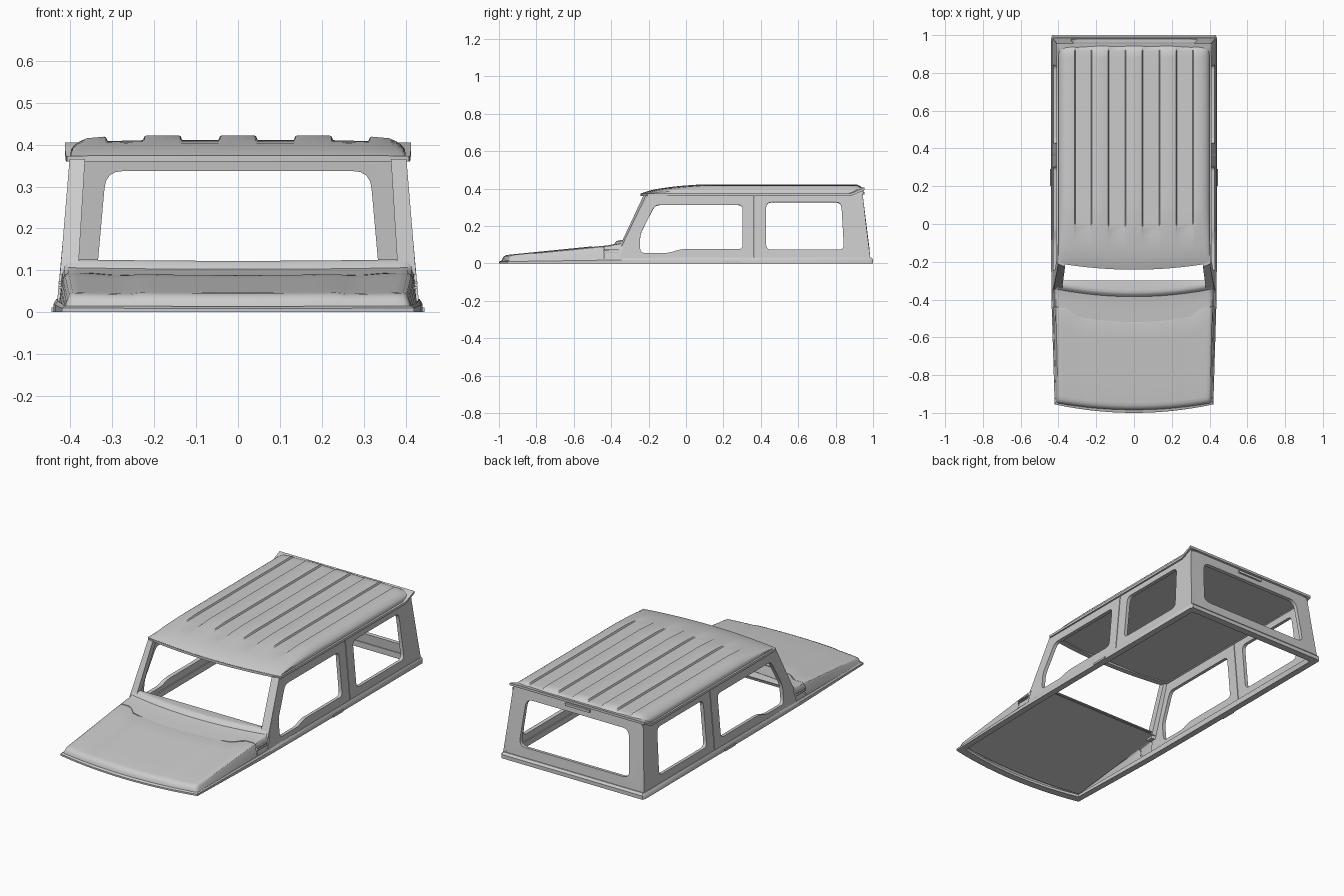
import bpy, bmesh, math
from mathutils import Vector

if "Cube" in bpy.data.objects:
    bpy.data.objects.remove(bpy.data.objects["Cube"])

mat = bpy.data.materials.new("light grey body")
mat.diffuse_color = (0.6, 0.6, 0.6, 1)
mat.use_nodes = True
mat.node_tree.nodes["Principled BSDF"].inputs["Base Color"].default_value = mat.diffuse_color


def make(name, bm, thick=0, offset=-1, mirror=False, angle=32):
    me = bpy.data.meshes.new(name)
    bm.to_mesh(me)
    bm.free()
    ob = bpy.data.objects.new(name, me)
    bpy.context.collection.objects.link(ob)
    me.materials.append(mat)
    bpy.ops.object.select_all(action='DESELECT')
    ob.select_set(True)
    bpy.context.view_layer.objects.active = ob
    if thick:
        m = ob.modifiers.new("thickness", 'SOLIDIFY')
        m.thickness, m.offset = thick, offset
        bpy.ops.object.modifier_apply(modifier=m.name)
    if mirror:
        m = ob.modifiers.new("mirror", 'MIRROR')
        bpy.ops.object.modifier_apply(modifier=m.name)
    bpy.ops.object.shade_smooth_by_angle(angle=math.radians(angle))
    return ob


def grid(name, rows, thick):
    """Surface through rows of points (x rising, rows going back)."""
    bm = bmesh.new()
    vs = [[bm.verts.new(p) for p in r] for r in rows]
    for a, b in zip(vs, vs[1:]):
        for i in range(len(a) - 1):
            bm.faces.new((a[i], a[i + 1], b[i + 1], b[i]))
    return make(name, bm, thick)


def bridge(name, loops, closed, mirror=False):
    """Solid through a chain of equal section loops."""
    bm = bmesh.new()
    vs = [[bm.verts.new(p) for p in l] for l in loops]
    n = len(vs[0])
    for k in range(len(vs) if closed else len(vs) - 1):
        a, b = vs[k], vs[(k + 1) % len(vs)]
        for i in range(n):
            bm.faces.new((a[i], a[(i + 1) % n], b[(i + 1) % n], b[i]))
    if not closed:
        bm.faces.new(vs[0])
        bm.faces.new(vs[-1])
    bmesh.ops.recalc_face_normals(bm, faces=bm.faces)
    return make(name, bm, mirror=mirror)


def rounded(pts, r):
    """Polygon with each corner replaced by a small curve."""
    out = []
    for i, p in enumerate(pts):
        p, a, b = Vector(p), Vector(pts[i - 1]), Vector(pts[(i + 1) % len(pts)])
        s = p + (a - p).normalized() * min(r, (a - p).length * .45)
        e = p + (b - p).normalized() * min(r, (b - p).length * .45)
        out += [s * (1 - t) ** 2 + p * 2 * t * (1 - t) + e * t * t for t in (0, .25, .5, .75, 1)]
    return out


def plate(name, outline, hole, place, thick, mirror=False):
    """Panel with a window opening, put in space by place(a, b)."""
    bm = bmesh.new()
    for loop in (outline, hole):
        vs = [bm.verts.new((p[0], p[1], 0)) for p in loop]
        for i in range(len(vs)):
            bm.edges.new((vs[i - 1], vs[i]))
    bmesh.ops.triangle_fill(bm, use_beauty=True, edges=bm.edges[:])
    for v in bm.verts:
        v.co = place(v.co.x, v.co.y)
    bmesh.ops.recalc_face_normals(bm, faces=bm.faces)
    return make(name, bm, thick, 0, mirror)


def box(name, c, s, mirror=False):
    bm = bmesh.new()
    bmesh.ops.create_cube(bm, size=1)
    for v in bm.verts:
        v.co = Vector(c) + Vector([v.co[i] * s[i] for i in range(3)])
    return make(name, bm, mirror=mirror)


def both(cols):
    return [(-a, b) for a, b in reversed(cols) if a > 0] + cols


# Bonnet and cowl share the same cross-section: (width fraction, drop below the top)
cols = both([(0, -.003), (.15, -.003), (.3, -.003), (.45, -.003), (.57, -.003), (.63, 0), (.71, 0),
             (.75, 0), (.8, 0), (.86, 0), (.92, 0), (.965, 0), (.985, .005), (.997, .015), (1.02, 1)])


def top_z(y):
    return .043 + .1 * (y + .95)


def half_w(y):
    return .408 + .014 * min(1, (y + .95) / .6)


def front_y(x):
    return -.985 + .035 * (x / .41) ** 2


def seam_y(x):
    t = min(1, max(0, (abs(x) - .29) / .07))
    return -.52 + .03 * min(1, abs(x) / .3) ** 2 + .048 * t * t * (3 - 2 * t)


def cowl_y(x):
    return -.385 + .04 * (x / .41) ** 2


rows = []
for off, s, drop in [(0, 0, 1), (.004, 0, .016), (.012, 0, .006), (.025, 0, .001), (.04, 0, 0),
                     (0, .3, 0), (0, .55, 0), (0, .8, 0), (0, .99, 0), (0, 1, .001), (0, 1, .006)]:
    row = []
    for u, d in cols:
        xf = u * .415
        y = front_y(xf) * (1 - s) + seam_y(xf) * s + off
        row.append((u * half_w(y), y, max(.01, top_z(y) - d - drop)))
    rows.append(row)
grid("bonnet", rows, .004)

rows = []
for s, off, z in [(0, .003, -.006), (0, .003, 0), (.4, 0, 0), (.75, 0, 0), (1, 0, .003),
                  (1, .012, .018), (1, .022, .023), (1, .038, .023), (2, 0, .016)]:
    row = []
    for u, d in cols:
        x = u * .42
        if s == 2:
            y, h = -.3, .12
        else:
            y = seam_y(x) * (1 - s) + cowl_y(x) * s + off
            h = top_z(seam_y(x) * (1 - s) + cowl_y(x) * s) + z
        row.append((x, y, max(.01, h - max(0, d))))
    rows.append(row)
grid("cowl", rows, .005)

# Flat lining below the bonnet and below the roof
arc = [-1 + i / 7 for i in range(15)]
grid("bonnet_lining", [[(.395 * t, front_y(.395 * t) + .03, .026) for t in arc],
                       [(.405 * t, -.303, .108) for t in arc]], .004)
box("roof_lining", (0, .36, .369), (.77, 1.13, .006))

# Belt rim running round the whole base
path = [(.42 * t, -1 + .045 * t * t) for t in arc]
path += [(.437, -.4), (.44, 0), (.44, .5), (.44, .985), (.432, 1)]
path += [(-x, y) for x, y in reversed(path[15:])]
loops = []
for x, y in path:
    h = min(.032, .014 + .02 * (y + 1) / .9)
    loops.append([(x, y, 0), (x, y, h * .65), (x * .985, y * .99, h), (x * .92, y * .96, h), (x * .92, y * .96, 0)])
bridge("belt_rim", loops, True)

# Side panels leaning inwards, split behind the door
def side(a, b):
    return Vector((.424 - .092 * b, a, b))


door_window = rounded([(-.245, .055), (-.09, .055), (-.03, .075), (.303, .075), (.303, .312),
                       (-.165, .312), (-.245, .155)], .025)
plate("door_panel", [(-.36, .004), (-.325, .12), (-.205, .366), (.363, .366), (.363, .004)],
      door_window, side, .02, True)
plate("rear_side_panel", [(.367, .004), (.367, .366), (.9, .366), (.94, .39), (.985, .03), (.985, .004)],
      rounded([(.428, .072), (.845, .072), (.83, .326), (.428, .326)], .03), side, .02, True)

# Tailgate panel with its window
plate("tailgate_panel", [(-.433, .004), (.433, .004), (.398, .393), (-.398, .393)],
      rounded([(-.338, .085), (.338, .085), (.315, .338), (-.315, .338)], .04),
      lambda a, b: Vector((a, .977 - .125 * max(0, b - .03), b)), .02)

# Windscreen pillars
bridge("windscreen_pillar",
       [[(.425, -.345, .09), (.382, -.355, .09), (.382, -.315, .09), (.42, -.305, .09)],
        [(.402, -.212, .366), (.365, -.226, .366), (.365, -.19, .366), (.396, -.175, .366)]], False, True)

# Gutter round the roof, lifting into a lip at the rear
path = [(.408 * t, -.242 + .035 * t * t) for t in arc]
path += [(.41, 0), (.41, .5), (.411, .88), (.413, .92), (.413, .955)]
path += [(-x, y) for x, y in reversed(path[15:])]
loops = []
for x, y in path:
    z = .36 + .032 * max(0, (y - .88) / .075)
    xi, yi = x * .92, .35 + (y - .35) * .95
    loops.append([(x, y, z), (x, y, z + .013), (xi, yi, z + .013), (xi, yi, z)])
bridge("roof_gutter", loops, True)

# Roof shell with five raised ribs
xs = [(0, 1)]
for c in (0, .18, .358):
    xs += [(c - .047, 0), (c - .043, .85), (c - .039, 1)] if c else []
    xs += ([(c + .039, 1), (c + .043, .85), (c + .047, 0)] if c < .3 else
           [(.362, 1), (.378, .6), (.388, .3), (.395, 0), (.399, 0), (.4, 0)])
xs = both(xs)
rows = []
for y0 in [-.24, -.235, -.225, -.21, -.19, -.16, -.12, -.08, -.04, 0, .04, .08, .15, .4, .65, .88, .915, .93, .94, .945, .948]:
    row = []
    for x, rib in xs:
        u = abs(x) / .4
        lead = .035 * u * u * max(0, 1 - (y0 + .24) / .5)
        t = min(1, (y0 + .24) / .33)
        h = .041 * (.1 + .9 * (1 - (1 - t) ** 3.5))
        e = max(0, (y0 - .915) / .033)
        h *= .6 + .4 * math.sqrt(max(0, 1 - e * e))
        fade = min(1, max(0, (y0 + .1) / .18)) * (1 - min(1, e * 1.2))
        z = .37 + h * max(0, 1 - u ** 5) ** .2 + .011 * rib * fade
        row.append((x, y0 + lead, z))
    rows.append(row)
grid("roof", rows, .003)

# Small details: fender vents, sill handles, rear lamp bar
for i, z in enumerate((.058, .07)):
    box("fender_vent_%d" % (i + 1), (.425, -.4, z), (.008, .08, .006), True)
box("sill_handle", (.439, .245, .006), (.012, .09, .011), True)
box("rear_lamp_bar", (0, .947, .375), (.15, .014, .014))
